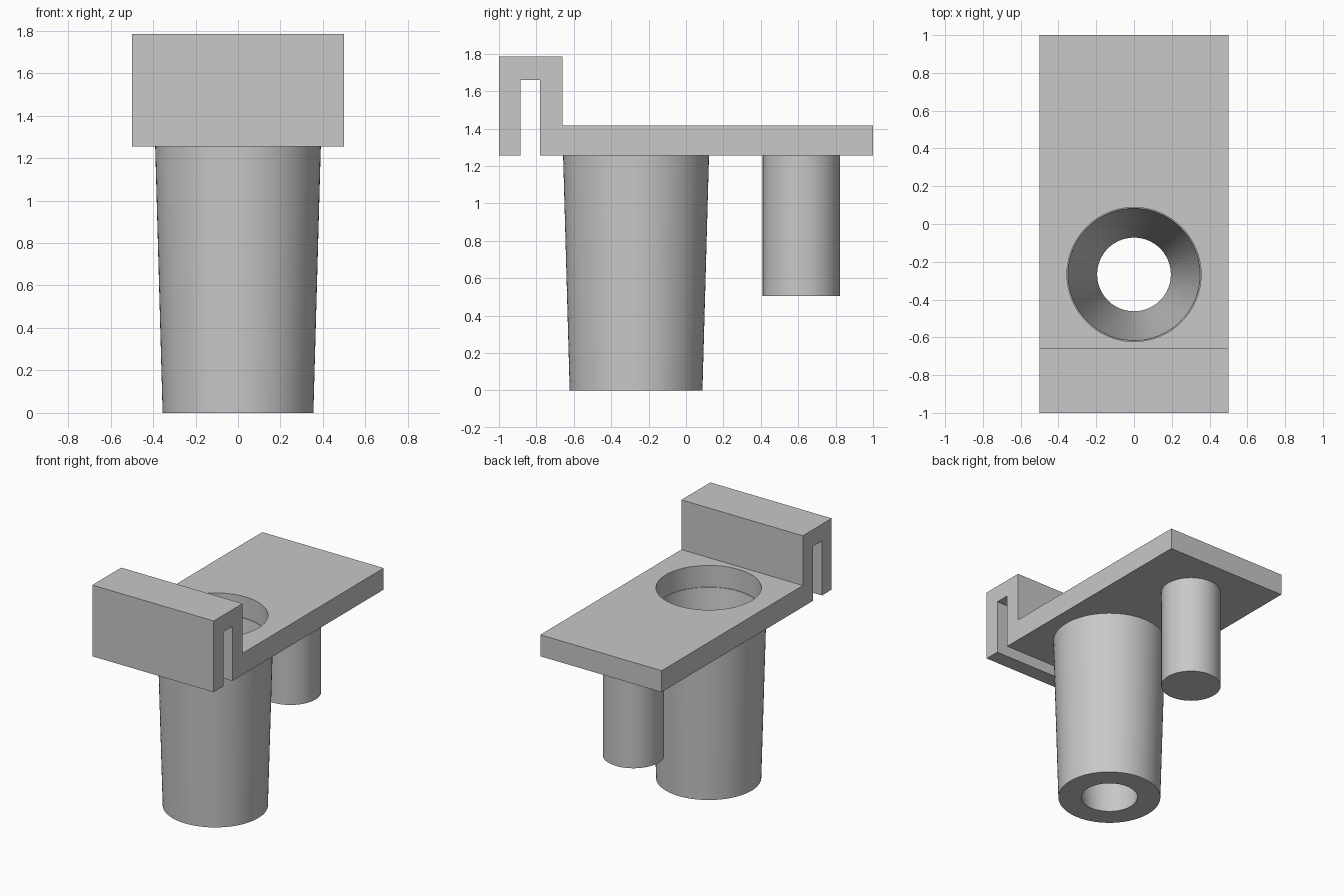
import bpy
import bmesh
import math

default = bpy.data.objects.get("Cube")
if default:
    bpy.data.objects.remove(default, do_unlink=True)

SEGMENTS = 80
PLATE_BOTTOM, PLATE_TOP = 1.255, 1.415
CUP_Y, PEG_Y = -0.267, 0.617

grey = bpy.data.materials.new("plain grey")
grey.use_nodes = True
colour = (0.58, 0.58, 0.58, 1)
grey.diffuse_color = colour
grey.node_tree.nodes["Principled BSDF"].inputs["Base Color"].default_value = colour


def add_object(name, bm):
    bmesh.ops.remove_doubles(bm, verts=bm.verts, dist=1e-5)
    bmesh.ops.recalc_face_normals(bm, faces=bm.faces)
    mesh = bpy.data.meshes.new(name)
    bm.to_mesh(mesh)
    bm.free()
    mesh.materials.append(grey)
    obj = bpy.data.objects.new(name, mesh)
    bpy.context.collection.objects.link(obj)
    return obj


def lathe(name, profile, y, closed=False):
    """Spin (radius, z) points round a vertical axis at the given y."""
    bm = bmesh.new()
    verts = [bm.verts.new((r, 0, z)) for r, z in profile]
    edges = [bm.edges.new(pair) for pair in zip(verts, verts[1:])]
    if closed:
        edges.append(bm.edges.new((verts[-1], verts[0])))
    bmesh.ops.spin(bm, geom=verts + edges, axis=(0, 0, 1), cent=(0, 0, 0),
                   angle=math.tau, steps=SEGMENTS, use_duplicate=False)
    obj = add_object(name, bm)
    obj.location.y = y
    return obj


def extrude_profile(name, profile, half_width):
    """Extrude (y, z) points across x."""
    bm = bmesh.new()
    face = bm.faces.new([bm.verts.new((-half_width, y, z)) for y, z in profile])
    result = bmesh.ops.extrude_face_region(bm, geom=[face])
    moved = [g for g in result["geom"] if isinstance(g, bmesh.types.BMVert)]
    bmesh.ops.translate(bm, verts=moved, vec=(2 * half_width, 0, 0))
    return add_object(name, bm)


# Flat plate with the folded clip along its front edge
plate = extrude_profile("plate_with_clip", [
    (1, PLATE_BOTTOM), (1, PLATE_TOP), (-0.66, PLATE_TOP), (-0.66, 1.785),
    (-1, 1.785), (-1, PLATE_BOTTOM), (-0.885, PLATE_BOTTOM), (-0.885, 1.66),
    (-0.78, 1.66), (-0.78, PLATE_BOTTOM)], 0.5)

# Round opening through the plate
cutter = lathe("opening_cutter", [(0, 1.1), (0.355, 1.1), (0.355, 1.6), (0, 1.6)], CUP_Y)
cutter.hide_render = True
cutter.hide_viewport = True
cutter.display_type = "WIRE"
cut = plate.modifiers.new("opening", "BOOLEAN")
cut.operation = "DIFFERENCE"
cut.solver = "EXACT"
cut.object = cutter

# Tapered cup with a conical bore, open at both ends
cup = lathe("tapered_cup", [(0.195, 0), (0.355, 0), (0.39, PLATE_BOTTOM),
                            (0.35, PLATE_BOTTOM)], CUP_Y, closed=True)

# Solid round peg near the back
peg = lathe("back_peg", [(0, 0.505), (0.207, 0.505), (0.207, PLATE_BOTTOM),
                         (0, PLATE_BOTTOM)], PEG_Y)

# Bake the opening, then drop the cutter
bpy.ops.object.select_all(action="DESELECT")
plate.select_set(True)
bpy.context.view_layer.objects.active = plate
bpy.ops.object.modifier_apply(modifier=cut.name)
bpy.data.objects.remove(cutter, do_unlink=True)

# Smooth the round walls, keep the rims sharp
for obj in (plate, cup, peg):
    obj.select_set(True)
bpy.ops.object.shade_smooth_by_angle(angle=math.radians(30))
